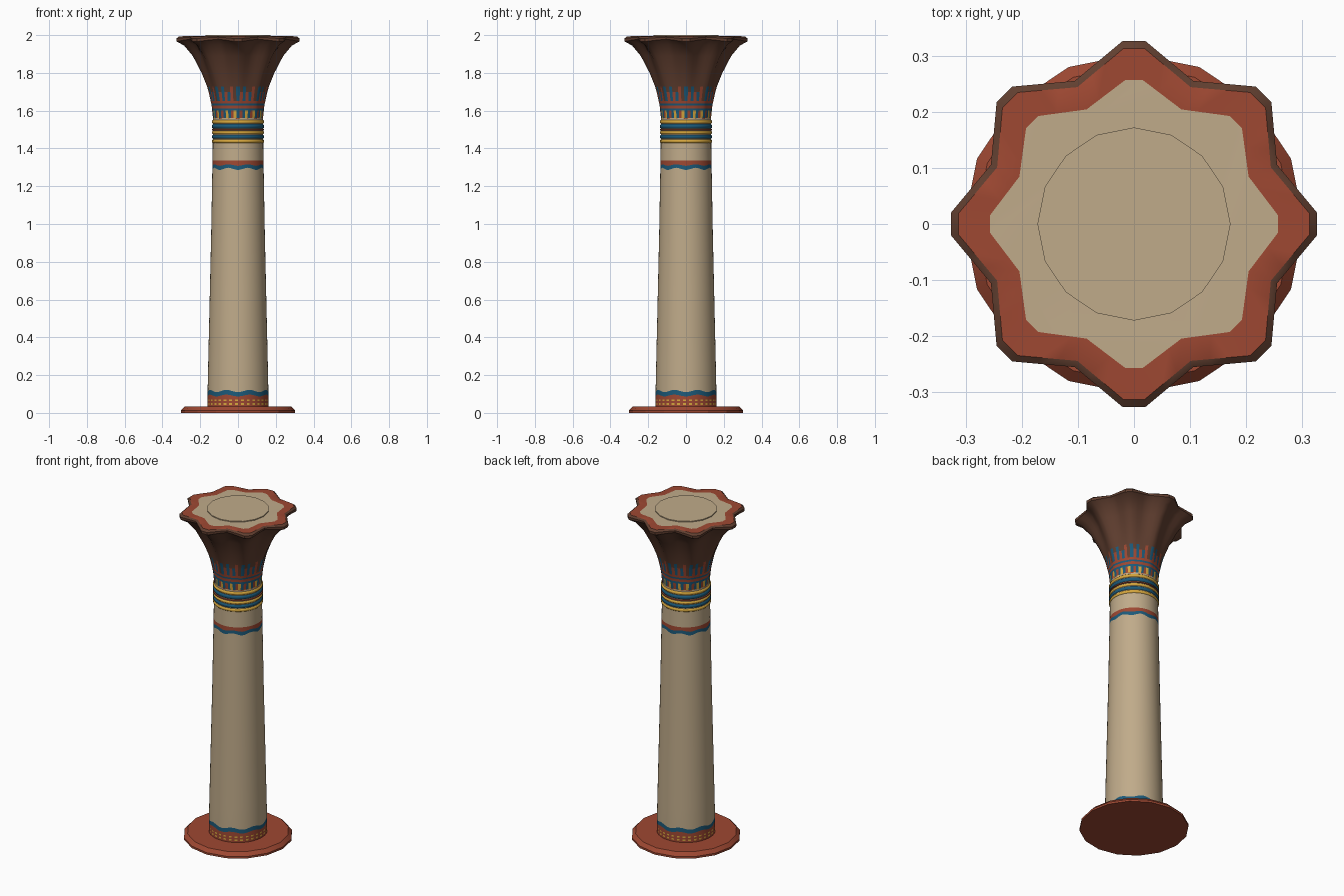
import bpy, math

if "Cube" in bpy.data.objects:
    bpy.data.objects.remove(bpy.data.objects["Cube"])

def lin(c):
    return tuple((v / 255 / 12.92) if v < 11 else ((v / 255 + 0.055) / 1.055) ** 2.4 for v in c) + (1.0,)

PALETTE = [("sandstone", (192, 171, 138)), ("terracotta", (158, 72, 50)),
           ("dark_brown", (97, 63, 48)), ("blue", (28, 90, 122)), ("yellow", (216, 168, 62))]
MATS = []
for name, c in PALETTE:
    m = bpy.data.materials.new(name)
    m.diffuse_color = lin(c)
    m.use_nodes = True
    m.node_tree.nodes["Principled BSDF"].inputs["Base Color"].default_value = m.diffuse_color
    MATS.append(m)
SAND, RED, BROWN, BLUE, YELLOW = range(5)

def loft(name, rings, colour, cap_bottom=None, cap_top=None, angle=35):
    """Skin a stack of equal point rings; colour(row, column) picks the material."""
    n = len(rings[0])
    verts = [p for r in rings for p in r]
    faces, idx = [], []
    for i in range(len(rings) - 1):
        for j in range(n):
            k = (j + 1) % n
            faces.append((i * n + j, i * n + k, (i + 1) * n + k, (i + 1) * n + j))
            idx.append(colour(i, j))
    if cap_bottom is not None:
        faces.append(tuple(reversed(range(n))))
        idx.append(cap_bottom)
    if cap_top is not None:
        faces.append(tuple((len(rings) - 1) * n + j for j in range(n)))
        idx.append(cap_top)
    me = bpy.data.meshes.new(name)
    me.from_pydata(verts, [], faces)
    for m in MATS:
        me.materials.append(m)
    me.polygons.foreach_set("material_index", idx)
    ob = bpy.data.objects.new(name, me)
    bpy.context.collection.objects.link(ob)
    bpy.context.view_layer.objects.active = ob
    ob.select_set(True)
    bpy.ops.object.shade_smooth_by_angle(angle=math.radians(angle))
    ob.select_set(False)
    return ob

def circle(r, z, n, wave=0.0):
    out = []
    for j in range(n):
        a = 2 * math.pi * j / n
        out.append((r * math.cos(a), r * math.sin(a), z + wave * math.cos(8 * a)))
    return out

# Base slab
loft("base", [circle(0.303, 0, 16), circle(0.303, 0.012, 16), circle(0.283, 0.033, 16)],
     lambda i, j: RED, RED, RED, 20)

# Shaft with painted bands: radius, height, edge wave, colour above the ring
SHAFT = [(0.162, 0.03, 0, RED), (0.162, 0.043, 0, "dots"), (0.162, 0.052, 0, RED),
         (0.162, 0.062, 0, "dots"), (0.162, 0.070, 0, RED), (0.161, 0.092, -0.005, BLUE),
         (0.161, 0.116, -0.006, SAND), (0.158, 0.25, 0, SAND), (0.150, 0.60, 0, SAND),
         (0.142, 0.95, 0, SAND), (0.136, 1.292, -0.006, BLUE), (0.1355, 1.312, -0.004, RED),
         (0.135, 1.335, 0, SAND), (0.132, 1.56, 0, SAND)]

def shaft_colour(i, j):
    c = SHAFT[i][3]
    return (YELLOW if j % 2 else RED) if c == "dots" else c

loft("shaft", [circle(r, z, 64, w) for r, z, w, c in SHAFT], shaft_colour)

# Neck rings
for k, (z0, z1, c) in enumerate([(1.428, 1.450, YELLOW), (1.450, 1.474, BLUE), (1.474, 1.494, YELLOW),
                                 (1.494, 1.504, RED), (1.504, 1.530, BLUE), (1.530, 1.552, YELLOW)]):
    prof = [(0.128, 0), (0.134, 0.08), (0.1385, 0.3), (0.1385, 0.7), (0.134, 0.92), (0.128, 1)]
    loft("neck_ring_%d" % (k + 1), [circle(r, z0 + t * (z1 - z0), 32) for r, t in prof],
         lambda i, j, c=c: c, angle=60)

# Flower capital: eight pointed lobes growing toward the rim
STEPS = [-3.5, 3.5, 10, 16, 22.5, 29, 35]
ANGLES = [45 * s + a for s in range(8) for a in STEPS]

def star(a, tip, valley):
    """Radius at angle a of an eight-lobed outline with blunt tips."""
    d = abs((a + 22.5) % 45 - 22.5)
    if d <= 3.5:
        return tip
    p = (tip * math.cos(math.radians(3.5)), tip * math.sin(math.radians(3.5)))
    q = (valley * math.cos(math.radians(22.5)), valley * math.sin(math.radians(22.5)))
    ux, uy = math.cos(math.radians(d)), math.sin(math.radians(d))
    ex, ey = q[0] - p[0], q[1] - p[1]
    return (p[0] * ey - p[1] * ex) / (ux * ey - uy * ex)

def star_ring(tip, valley, z_tip, z_valley):
    out = []
    for a in ANGLES:
        r = star(a, tip, valley)
        t = (tip - r) / (tip - valley) if tip > valley else 0
        ar = math.radians(a)
        out.append((r * math.cos(ar), r * math.sin(ar), z_tip + t * (z_valley - z_tip)))
    return out

# tip radius, valley radius, tip height, valley height
CAP = [(0.131, 0.131, 1.55, 1.55), (0.133, 0.133, 1.562, 1.562), (0.137, 0.136, 1.60, 1.60),
       (0.138, 0.137, 1.612, 1.612), (0.140, 0.138, 1.628, 1.628), (0.142, 0.140, 1.638, 1.638),
       (0.145, 0.142, 1.652, 1.652), (0.156, 0.149, 1.70, 1.70), (0.164, 0.155, 1.728, 1.728),
       (0.193, 0.175, 1.80, 1.80), (0.240, 0.208, 1.89, 1.89), (0.286, 0.242, 1.945, 1.95),
       (0.326, 0.275, 1.966, 1.978), (0.327, 0.276, 1.982, 1.989), (0.313, 0.264, 1.993, 1.996),
       (0.257, 0.221, 1.994, 1.995)]
LOW = [BLUE, RED, BLUE, YELLOW, BLUE, RED, YELLOW]
HIGH = [BLUE, RED, BLUE, RED, BLUE, RED, BROWN]

def cap_colour(i, j):
    k = j % 7
    if i == 0:
        return YELLOW if k % 2 else RED
    if i == 1:
        return LOW[k]
    if i < 6:
        return (BLUE, RED, BLUE, RED)[i - 2]
    if i == 6:
        return HIGH[k]
    if i == 7:
        return HIGH[k] if k in (0, 2, 5) else BROWN
    return RED if i == 14 else BROWN

loft("capital", [star_ring(*c) for c in CAP], cap_colour, None, SAND)

# Low round pad on top
loft("top_pad", [circle(0.172, 1.985, 16), circle(0.172, 2.0, 16)], lambda i, j: SAND, SAND, SAND, 30)
